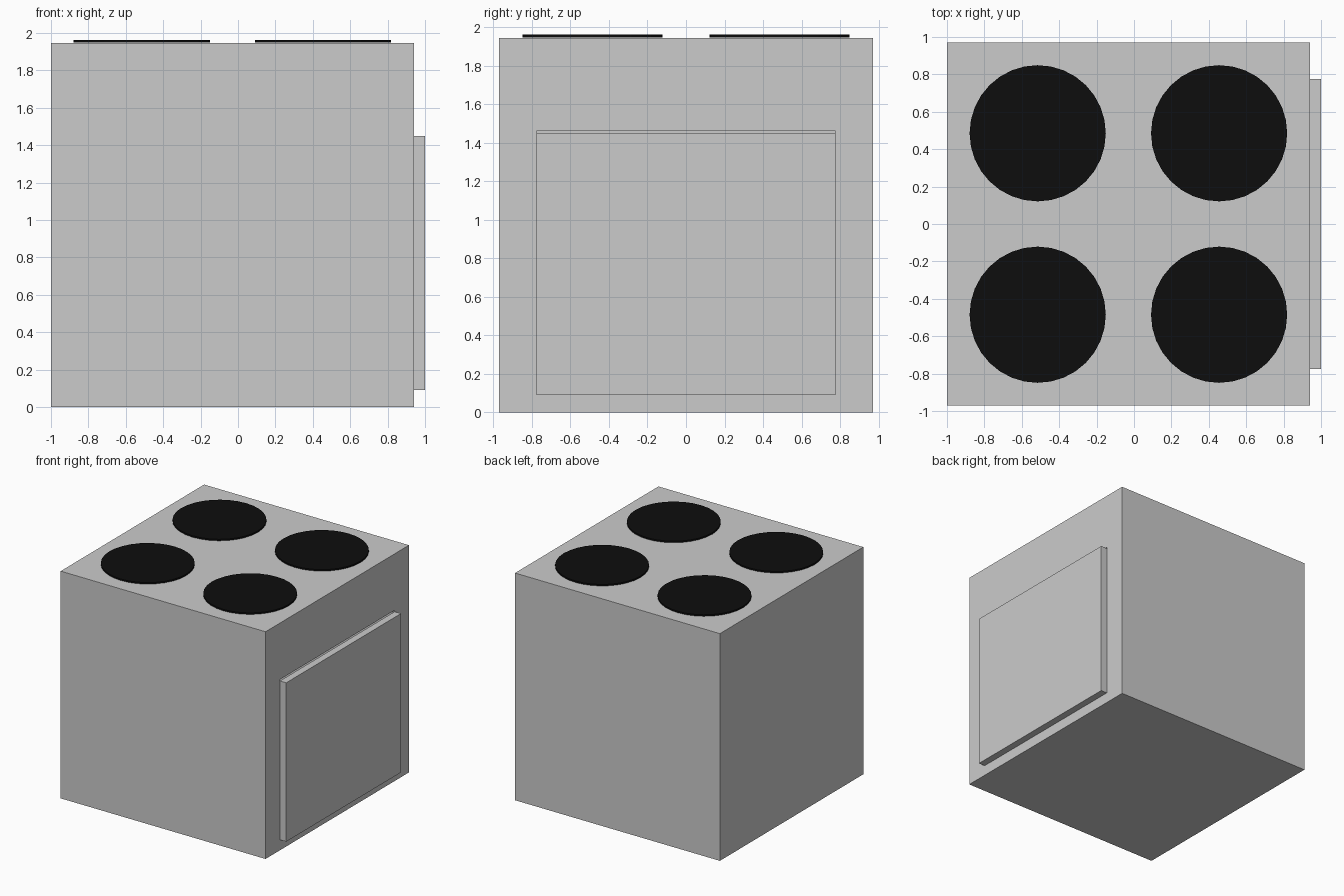
import bpy, bmesh
from mathutils import Vector

if "Cube" in bpy.data.objects:
    bpy.data.objects.remove(bpy.data.objects["Cube"])


def box_mesh(lo, hi):
    bm = bmesh.new()
    bmesh.ops.create_cube(bm, size=1)
    lo, hi = Vector(lo), Vector(hi)
    for v in bm.verts:
        v.co = Vector(((lo[i] + hi[i]) / 2 + v.co[i] * (hi[i] - lo[i]) for i in range(3)))
    return bm


def make_object(name, bm, material=None):
    bmesh.ops.recalc_face_normals(bm, faces=bm.faces)
    mesh = bpy.data.meshes.new(name)
    bm.to_mesh(mesh)
    bm.free()
    obj = bpy.data.objects.new(name, mesh)
    if material:
        mesh.materials.append(material)
    bpy.context.collection.objects.link(obj)
    return obj


DOOR_Y, DOOR_BOTTOM, DOOR_TOP, OPENING_TOP = 0.776, 0.09, 1.45, 1.462
BODY_X, BODY_TOP = 0.94, 1.945

# Stove body with an oven cavity opening on the +x side
bm = box_mesh((-1, -0.97, 0), (BODY_X, 0.97, BODY_TOP))
bm.normal_update()
side = max(bm.faces, key=lambda f: f.calc_center_median().x)
bmesh.ops.inset_individual(bm, faces=[side], thickness=0.1)
for v in side.verts:
    v.co.y = DOOR_Y if v.co.y > 0 else -DOOR_Y
    v.co.z = OPENING_TOP if v.co.z > 1 else DOOR_BOTTOM
cavity = bmesh.ops.extrude_discrete_faces(bm, faces=[side])["faces"][0]
bmesh.ops.translate(bm, verts=cavity.verts, vec=(-1.7, 0, 0))
make_object("stove_body", bm)

# Oven door
make_object("oven_door", box_mesh((BODY_X, -DOOR_Y, DOOR_BOTTOM), (1, DOOR_Y, DOOR_TOP)))

# Four black hot plates
black = bpy.data.materials.new("black_plate")
black.diffuse_color = (0.004, 0.004, 0.004, 1)
black.use_nodes = True
black.node_tree.nodes["Principled BSDF"].inputs["Base Color"].default_value = black.diffuse_color
for x, x_name in ((-0.515, "left"), (0.455, "right")):
    for y, y_name in ((-0.485, "front"), (0.485, "back")):
        bm = bmesh.new()
        bmesh.ops.create_cone(bm, cap_ends=True, segments=32,
                              radius1=0.364, radius2=0.364, depth=0.013)
        bmesh.ops.translate(bm, verts=bm.verts, vec=(x, y, 1.9545))
        make_object(f"hot_plate_{y_name}_{x_name}", bm, black)
